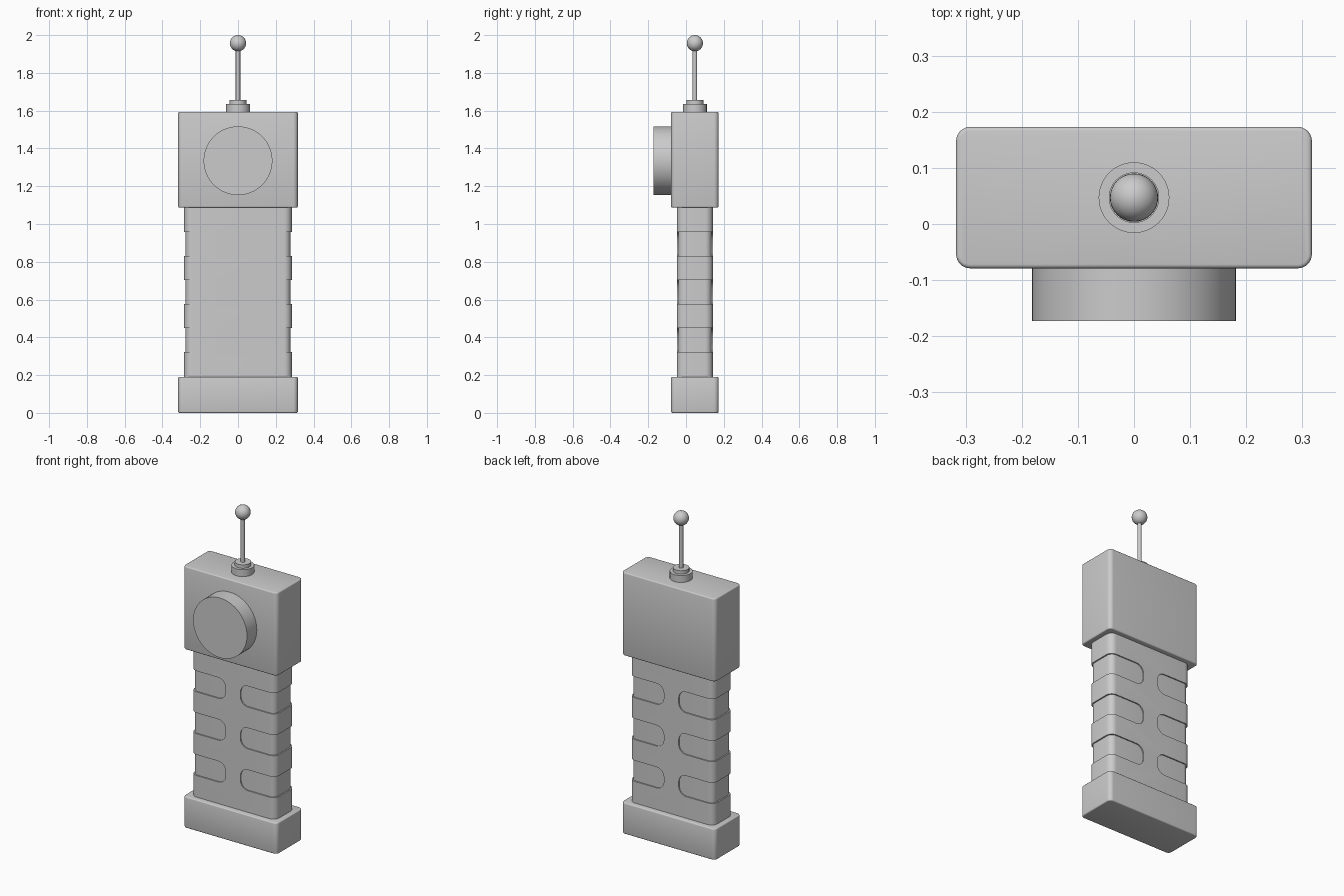
import bpy, bmesh
from math import cos, sin, pi
from mathutils import Matrix

if "Cube" in bpy.data.objects:
    bpy.data.objects.remove(bpy.data.objects["Cube"])

MID_Y = 0.047  # centre of the body in depth


def smooth(ob):
    bpy.ops.object.select_all(action='DESELECT')
    ob.select_set(True)
    bpy.context.view_layer.objects.active = ob
    bpy.ops.object.shade_smooth_by_angle(angle=0.6)


def apply_mod(ob, kind, **settings):
    mod = ob.modifiers.new(kind.title(), kind)
    for key, value in settings.items():
        setattr(mod, key, value)
    bpy.context.view_layer.objects.active = ob
    bpy.ops.object.modifier_apply(modifier=mod.name)


def rounded_prism(name, w, d, r, z0, z1, matrix=Matrix()):
    """Rounded rectangle w x d extruded from z0 to z1, then transformed."""
    bm = bmesh.new()
    ring = []
    for k, (sx, sy) in enumerate([(1, 1), (-1, 1), (-1, -1), (1, -1)]):
        for i in range(9):
            a = (k + i / 8) * pi / 2
            ring.append(bm.verts.new((sx * (w / 2 - r) + r * cos(a),
                                      sy * (d / 2 - r) + r * sin(a), z0)))
    face = bm.faces.new(ring)
    top = bmesh.ops.extrude_face_region(bm, geom=[face])['geom']
    bmesh.ops.translate(bm, vec=(0, 0, z1 - z0),
                        verts=[v for v in top if isinstance(v, bmesh.types.BMVert)])
    bmesh.ops.recalc_face_normals(bm, faces=bm.faces)
    bm.transform(matrix)
    me = bpy.data.meshes.new(name)
    bm.to_mesh(me)
    bm.free()
    ob = bpy.data.objects.new(name, me)
    bpy.context.collection.objects.link(ob)
    return ob


def cylinder(name, r, depth, loc, rot=(0, 0, 0), n=48):
    bpy.ops.mesh.primitive_cylinder_add(vertices=n, radius=r, depth=depth,
                                        location=loc, rotation=rot)
    ob = bpy.context.object
    ob.name = name
    smooth(ob)
    return ob


def boolean(ob, tool, operation):
    apply_mod(ob, 'BOOLEAN', object=tool, operation=operation, solver='EXACT')
    bpy.data.objects.remove(tool)


# Head and base blocks with softened edges
to_mid = Matrix.Translation((0, MID_Y, 0))
for name, z0, z1 in [("base", 0, 0.19), ("head", 1.087, 1.593)]:
    block = rounded_prism(name, 0.634, 0.252, 0.025, z0, z1, to_mid)
    apply_mod(block, 'BEVEL', width=0.007, segments=3, limit_method='ANGLE', angle_limit=1.0)
    smooth(block)

# Handle: outer sleeve, cut by finger grooves, around a slightly smaller core
grip = rounded_prism("grip", 0.57, 0.19, 0.04, 0.186, 1.091, to_mid)
for z in (0.385, 0.64, 0.895):
    for side in (-1, 1):
        place = Matrix.Translation((side * 0.25, MID_Y, z)) @ Matrix.Rotation(pi / 2, 4, 'X')
        slot = rounded_prism("groove_cutter", 0.4, 0.127, 0.05, -0.2, 0.2, place)
        boolean(grip, slot, 'DIFFERENCE')
core = rounded_prism("grip_core", 0.554, 0.176, 0.034, 0.2, 1.08, to_mid)
boolean(grip, core, 'UNION')
smooth(grip)

# Round dial on the front
cylinder("dial", 0.182, 0.1, (0, -0.123, 1.335), (pi / 2, 0, 0), 64)

# Antenna: stepped collar, rod and ball tip
cylinder("antenna_collar", 0.063, 0.045, (0, MID_Y, 1.6125))
cylinder("antenna_ring", 0.045, 0.04, (0, MID_Y, 1.636))
cylinder("antenna_rod", 0.012, 0.3, (0, MID_Y, 1.78), n=24)
bpy.ops.mesh.primitive_uv_sphere_add(segments=32, ring_count=16, radius=0.043,
                                     location=(0, MID_Y, 1.957))
bpy.context.object.name = "antenna_ball"
smooth(bpy.context.object)
